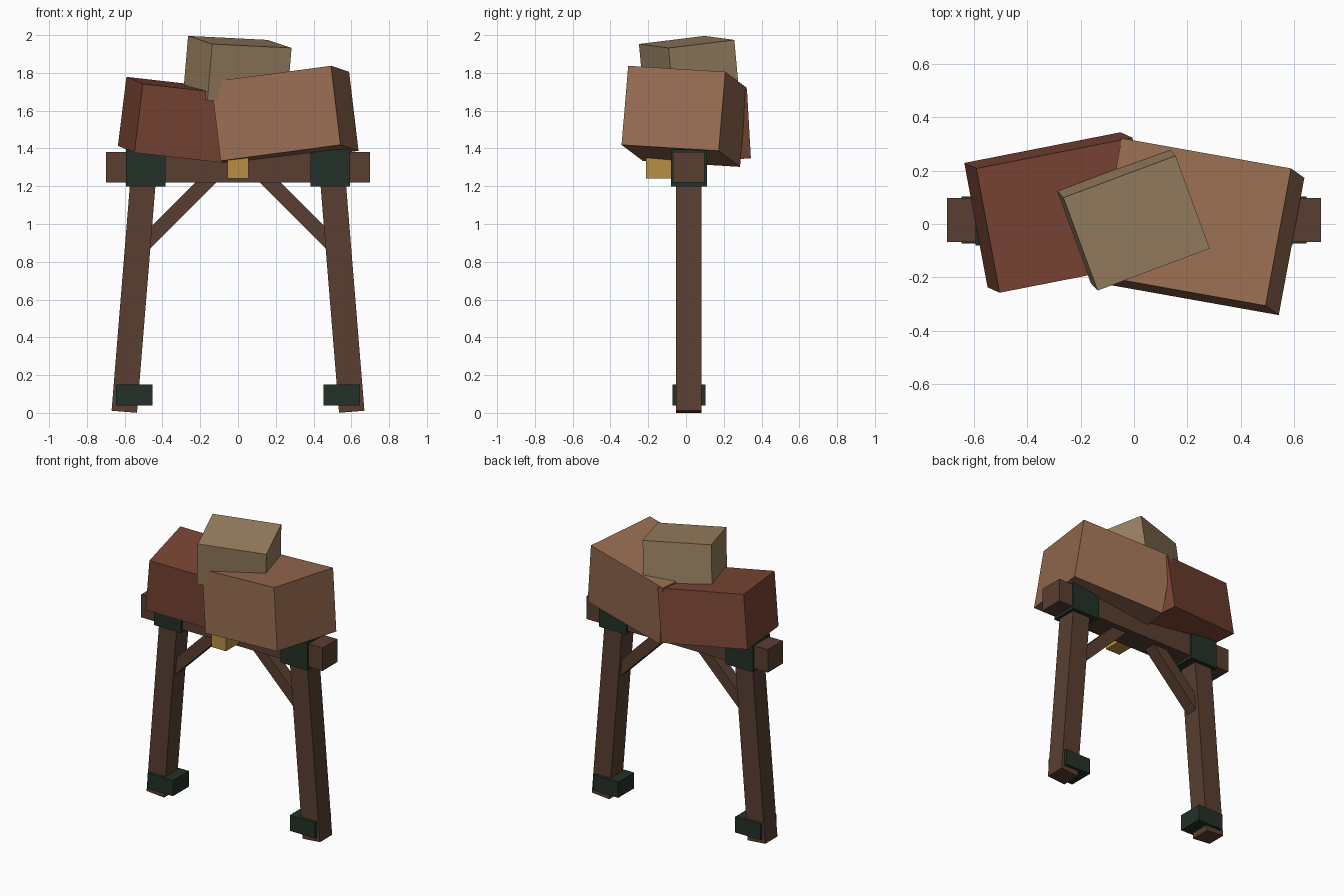
import bpy
from math import radians, atan2, hypot, pi

cube = bpy.data.objects.get("Cube")
if cube:
    bpy.data.objects.remove(cube, do_unlink=True)


def material(name, rgb):
    m = bpy.data.materials.new(name)
    m.use_nodes = True
    m.diffuse_color = (*rgb, 1)
    bsdf = next(n for n in m.node_tree.nodes if n.type == 'BSDF_PRINCIPLED')
    bsdf.inputs["Base Color"].default_value = (*rgb, 1)
    return m


wood = material("dark_wood", (0.10, 0.049, 0.031))
iron = material("dark_green_iron", (0.017, 0.031, 0.02))
brass = material("brass", (0.50, 0.27, 0.056))
orange = material("orange_brown", (0.31, 0.15, 0.083))
red = material("red_brown", (0.195, 0.06, 0.036))
tan = material("tan", (0.32, 0.22, 0.12))


def box(name, center, size, mat, rot=(0, 0, 0)):
    """Box with edge lengths `size`, rotated by degrees."""
    bpy.ops.mesh.primitive_cube_add(size=1, location=center,
                                    rotation=[radians(a) for a in rot])
    ob = bpy.context.object
    ob.name = name
    ob.scale = size
    bpy.ops.object.transform_apply(location=False, rotation=False, scale=True)
    ob.data.materials.append(mat)
    return ob


def strut(name, start, end, width, depth, mat):
    """Square-ended timber between two (x, z) points."""
    dx, dz = end[0] - start[0], end[1] - start[1]
    mid = ((start[0] + end[0]) / 2, MID_Y, (start[1] + end[1]) / 2)
    tilt = (pi / 2 - atan2(dz, dx)) * 180 / pi
    return box(name, mid, (width, depth, hypot(dx, dz)), mat, (0, tilt, 0))


MID_Y = 0.015

# Trestle: beam on two splayed legs with iron fittings and diagonal braces
box("beam", (0, MID_Y, 1.30), (1.40, 0.165, 0.16), wood)
for side, s in (("right", -1), ("left", 1)):
    strut(side + "_leg", (s * 0.602, 0.006), (s * 0.497, 1.30), 0.135, 0.135, wood)
    strut(side + "_brace", (s * 0.50, 0.89), (s * 0.13, 1.26), 0.078, 0.085, wood)
    box(side + "_beam_bracket", (s * 0.488, MID_Y, 1.297), (0.21, 0.19, 0.195), iron)
    box(side + "_foot_bracket", (s * 0.549, MID_Y, 0.095), (0.195, 0.175, 0.11), iron)

# Brass block on the front of the beam
box("brass_block", (0, -0.138, 1.295), (0.11, 0.146, 0.11), brass)

# Tilted stacked blocks
box("left_block", (0.248, -0.01, 1.57), (0.65, 0.524, 0.423), orange, (-3.5, -7.5, -10.1))
box("right_block", (-0.277, 0.043, 1.545), (0.60, 0.475, 0.368), red, (4.5, 6.3, 11.1))
box("top_block", (-0.003, 0.017, 1.815), (0.449, 0.373, 0.30), tan, (6.6, 2.7, 20.5))
